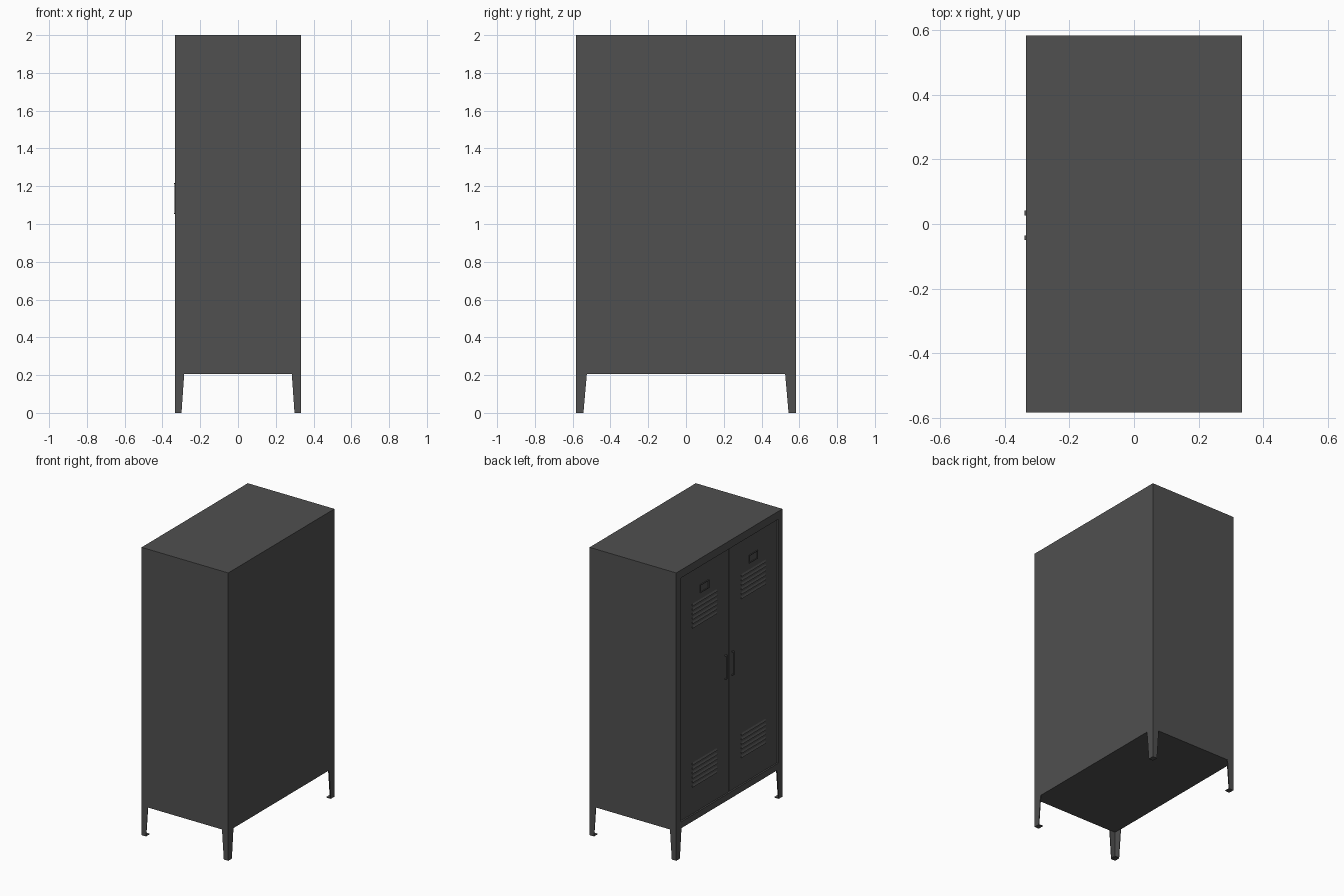
import bpy, bmesh
from mathutils import Vector

if "Cube" in bpy.data.objects:
    bpy.data.objects.remove(bpy.data.objects["Cube"])

def material(name, v):
    m = bpy.data.materials.new(name)
    m.diffuse_color = (v, v, v, 1)
    m.use_nodes = True
    m.node_tree.nodes["Principled BSDF"].inputs["Base Color"].default_value = m.diffuse_color
    return m

GREY = material("dark grey metal", 0.08)

X, Y, Z0, Z1 = 0.333, 0.583, 0.205, 2.0    # cabinet half sizes, bottom and top
YC = -0.004                                # seam between the doors
FACE = -0.326                              # door front plane (slightly recessed)

def finish(name, bm):
    bmesh.ops.recalc_face_normals(bm, faces=bm.faces)
    me = bpy.data.meshes.new(name)
    bm.to_mesh(me)
    bm.free()
    ob = bpy.data.objects.new(name, me)
    bpy.context.collection.objects.link(ob)
    me.materials.append(GREY)
    return ob

def add_box(bm, lo, hi):
    r = bmesh.ops.create_cube(bm, size=1)
    for v in r["verts"]:
        v.co = Vector([lo[i] if v.co[i] < 0 else hi[i] for i in range(3)])
    return r["verts"]

def prism(bm, pts, offset):
    """Extrude a planar polygon by an offset vector."""
    a = [bm.verts.new(p) for p in pts]
    b = [bm.verts.new(Vector(p) + Vector(offset)) for p in pts]
    bm.faces.new(a)
    bm.faces.new(b[::-1])
    n = len(a)
    for i in range(n):
        bm.faces.new((a[i], a[(i + 1) % n], b[(i + 1) % n], b[i]))

# Cabinet shell with a shallow recess on the door side (-x)
D_LO, D_HI = (YC - 0.534, 0.25), (YC + 0.534, 1.945)
bm = bmesh.new()
add_box(bm, (-X, -Y, Z0), (X, Y, Z1))
bm.normal_update()
side = min(bm.faces, key=lambda f: f.calc_center_median().x)
bmesh.ops.inset_region(bm, faces=[side], thickness=0.04)
for v in side.verts:
    v.co.y = D_LO[0] if v.co.y < 0 else D_HI[0]
    v.co.z = D_LO[1] if v.co.z < 1 else D_HI[1]
inner = bmesh.ops.extrude_discrete_faces(bm, faces=[side])["faces"][0]
for v in inner.verts:
    v.co.x += 0.02
finish("cabinet_body", bm)

# Two doors with a narrow gap round them
G = 0.003
for name, s in (("left_door", 1), ("right_door", -1)):
    ya, yb = sorted((YC + s * 0.0015, YC + s * (0.534 - G)))
    bm = bmesh.new()
    add_box(bm, (FACE, ya, D_LO[1] + G), (-0.3125, yb, D_HI[1] - G))
    finish(name, bm)

    # Vent louvres: two groups of small wedges per door
    c = YC + s * 0.268
    bm = bmesh.new()
    for base in (0.445, 1.55):
        for i in range(6):
            z = base + i * 0.031
            y = c - 0.134
            prism(bm, [(FACE + 0.001, y, z - 0.006), (FACE - 0.006, y, z - 0.006),
                       (FACE + 0.001, y, z + 0.010)], (0, 0.268, 0))
    finish(name + "_louvres", bm)

    # Label holder: thin raised frame
    bm = bmesh.new()
    w, h, t, zc = 0.048, 0.029, 0.006, 1.785
    xa, xb = FACE - 0.005, FACE + 0.001
    for k in (-1, 1):
        za, zb = sorted((zc + k * h, zc + k * (h - t)))
        add_box(bm, (xa, c - w, za), (xb, c + w, zb))
        y1, y2 = sorted((c + k * w, c + k * (w - t)))
        add_box(bm, (xa, y1, zc - h + t), (xb, y2, zc + h - t))
    finish(name + "_label_holder", bm)

    # Pull handle: bar on two short posts
    y = YC + s * 0.038
    bm = bmesh.new()
    prism(bm, [(FACE + 0.001, y - 0.007, 1.05), (-0.338, y - 0.007, 1.053),
               (-0.338, y - 0.007, 1.217), (FACE + 0.001, y - 0.007, 1.22),
               (FACE + 0.001, y - 0.007, 1.214), (-0.335, y - 0.007, 1.212),
               (-0.335, y - 0.007, 1.058), (FACE + 0.001, y - 0.007, 1.056)],
          (0, 0.014, 0))
    finish(name + "_handle", bm)

# Tapered angle-section legs with foot plates
T = 0.004
for sx, nx in ((-1, "door_side"), (1, "rear")):
    for sy, ny in ((-1, "right"), (1, "left")):
        bm = bmesh.new()
        ox, oy = sx * X, sy * Y
        prism(bm, [(ox, oy, 0), (ox, oy, Z0), (sx * 0.285, oy, Z0), (sx * 0.299, oy, 0)],
              (0, -sy * T, 0))
        prism(bm, [(ox, oy, 0), (ox, oy, Z0), (ox, sy * 0.525, Z0), (ox, sy * 0.543, 0)],
              (-sx * T, 0, 0))
        xs, ys = sorted((ox, sx * 0.299)), sorted((oy, sy * 0.543))
        add_box(bm, (xs[0], ys[0], 0), (xs[1], ys[1], 0.005))
        finish(f"{nx}_{ny}_leg", bm)
